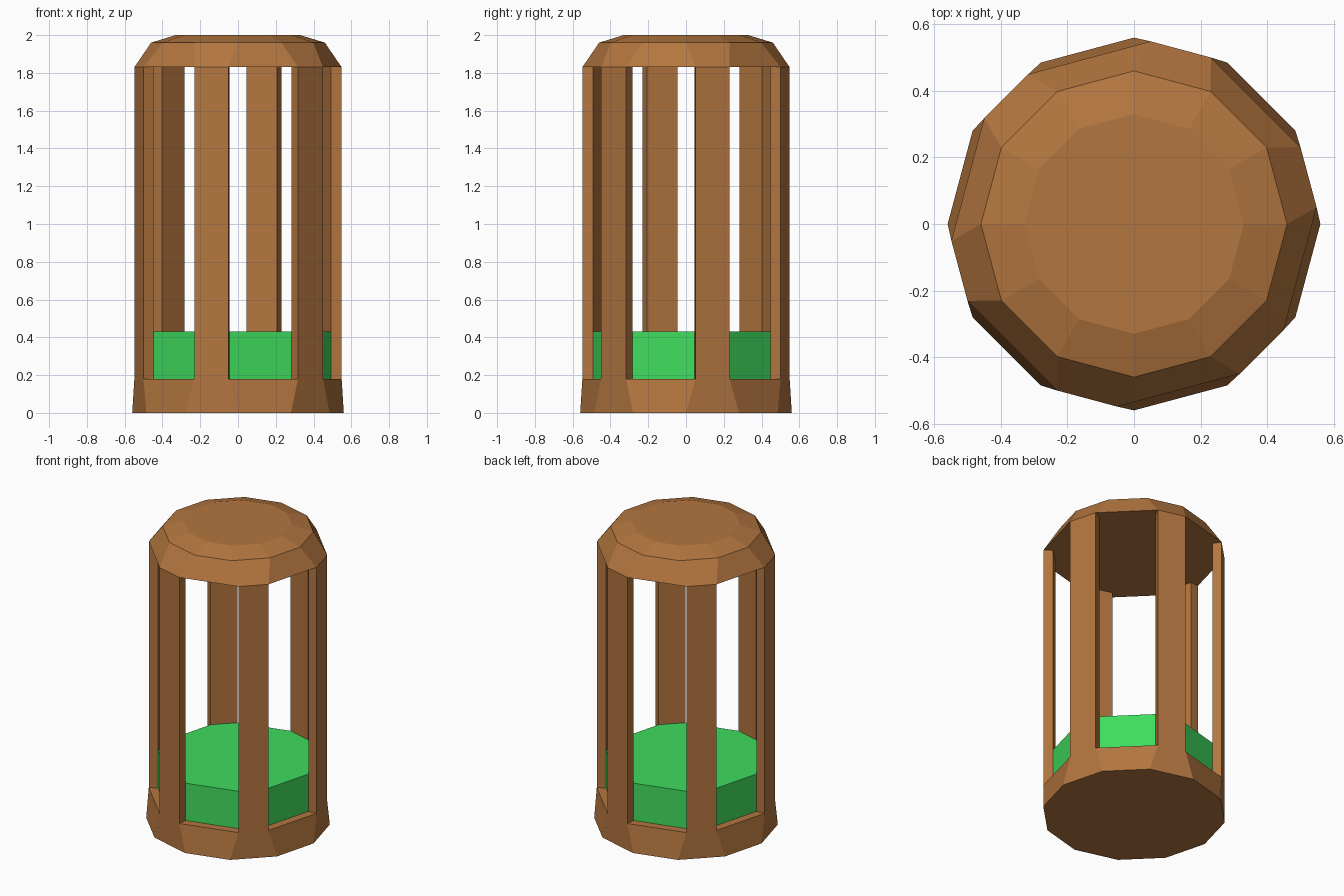
import bpy
from math import sin, cos, radians

if "Cube" in bpy.data.objects:
    bpy.data.objects.remove(bpy.data.objects["Cube"])


def material(name, rgb):
    m = bpy.data.materials.new(name)
    m.diffuse_color = (*rgb, 1)
    m.use_nodes = True
    m.node_tree.nodes["Principled BSDF"].inputs["Base Color"].default_value = m.diffuse_color
    return m


WOOD = material("wood", (0.45, 0.18, 0.05))
GREEN = material("green", (0.05, 0.72, 0.11))


def regular(r, z):
    """Regular 12-sided ring."""
    return [(r * cos(radians(30 * i)), r * sin(radians(30 * i)), z) for i in range(12)]


def post_ring(z, k=1.0):
    """12-point ring through the corners of the six posts."""
    angs = [15 + 60 * i + s * 9.77 for i in range(6) for s in (-1, 1)]
    return [(0.551 * k * cos(radians(a)), 0.551 * k * sin(radians(a)), z) for a in angs]


def loft(name, rings, mat):
    """Closed solid skinned through stacked rings."""
    n = len(rings[0])
    verts = [v for ring in rings for v in ring]
    faces = [tuple(reversed(range(n))), tuple(range(len(verts) - n, len(verts)))]
    for j in range(len(rings) - 1):
        for i in range(n):
            a, b = j * n + i, j * n + (i + 1) % n
            faces.append((a, b, b + n, a + n))
    me = bpy.data.meshes.new(name)
    me.from_pydata(verts, [], faces)
    me.materials.append(mat)
    ob = bpy.data.objects.new(name, me)
    bpy.context.collection.objects.link(ob)
    return ob


K = 0.895            # inner / outer post radius
Z0, Z1 = 0.18, 1.83  # post bottom and top

# Base and domed cap
loft("base", [regular(0.56, 0), post_ring(Z0)], WOOD)
loft("cap", [post_ring(Z1), regular(0.46, 1.96), regular(0.33, 2.0)], WOOD)

# Green filling between the posts
loft("green_filling", [post_ring(Z0, K), post_ring(0.43, K)], GREEN)

# Six posts with radial sides
for p in range(6):
    rings = []
    for z in (Z0, Z1):
        o, i = post_ring(z), post_ring(z, K)
        rings.append([i[2 * p], o[2 * p], o[2 * p + 1], i[2 * p + 1]])
    loft(f"post_{p + 1}", rings, WOOD)
